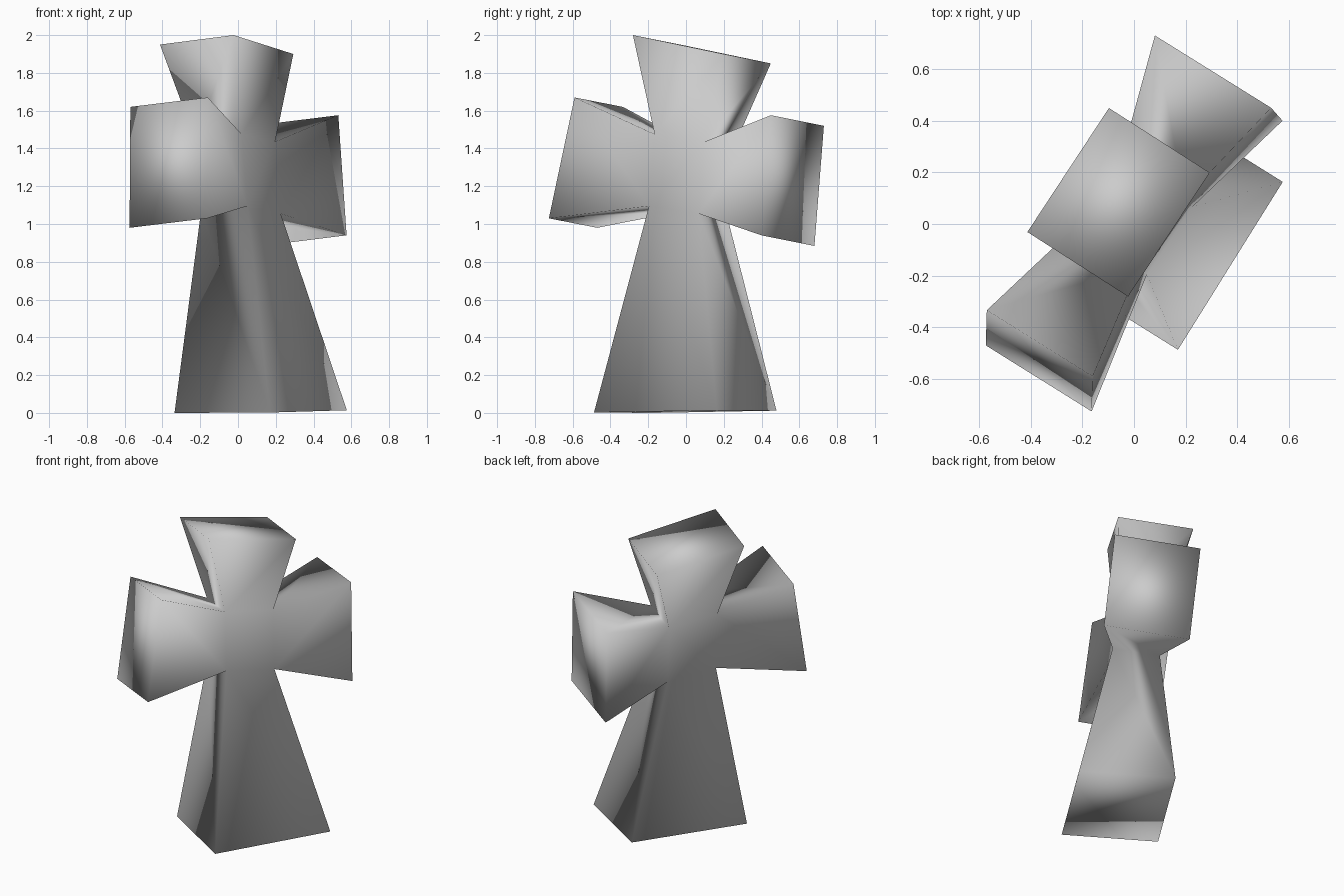
import bpy
import bmesh
from mathutils import Vector

cube = bpy.data.objects.get("Cube")
if cube:
    bpy.data.objects.remove(cube, do_unlink=True)

# Plain grey stone
stone = bpy.data.materials.new("grey_stone")
stone.use_nodes = True
colour = (0.6, 0.6, 0.6, 1)
stone.diffuse_color = colour
stone.node_tree.nodes["Principled BSDF"].inputs["Base Color"].default_value = colour

# Central block: half vectors for thickness, width and height of the leaning cross
centre = Vector((0, 0.028, 1.25))
thick = Vector((0.123, -0.078, 0.015))
wide = Vector((0.088, 0.131, -0.02))
tall = Vector((-0.015, 0.015, 0.19))

bm = bmesh.new()
core = {(i, j, k): bm.verts.new(centre + i * thick + j * wide + k * tall)
        for i in (-1, 1) for j in (-1, 1) for k in (-1, 1)}
LOOP = ((-1, -1), (1, -1), (1, 1), (-1, 1))


def flared_arm(keys, end, end_thick, end_side):
    """Grow a widening arm from one side of the block to a flat end."""
    inner = [core[k] for k in keys]
    outer = [bm.verts.new(Vector(end) + i * Vector(end_thick) + j * Vector(end_side))
             for i, j in LOOP]
    for n in range(4):
        m = (n + 1) % 4
        bm.faces.new((inner[n], inner[m], outer[m], outer[n]))
    bm.faces.new(outer)


# Two side arms
flared_arm([(i, -1, j) for i, j in LOOP],
           (-0.367, -0.53, 1.325), (0.205, -0.128, 0.025), (0.002, 0.068, 0.32))
flared_arm([(i, 1, j) for i, j in LOOP],
           (0.328, 0.565, 1.23), (0.225, -0.14, 0.028), (-0.022, 0.025, 0.318))
# Head and foot
flared_arm([(i, j, 1) for i, j in LOOP],
           (-0.06, 0.084, 1.925), (0.195, -0.125, 0.025), (0.158, 0.24, -0.05))
flared_arm([(i, j, -1) for i, j in LOOP],
           (0.12, -0.004, 0.007), (0.253, -0.158, 0.001), (0.203, 0.325, 0.006))
# Broad faces of the block
for i in (-1, 1):
    bm.faces.new([core[i, j, k] for j, k in LOOP])

bmesh.ops.recalc_face_normals(bm, faces=bm.faces)
for face in bm.faces:
    face.smooth = True

mesh = bpy.data.meshes.new("flared_cross")
bm.to_mesh(mesh)
bm.free()
mesh.materials.append(stone)
cross = bpy.data.objects.new("flared_cross", mesh)
bpy.context.collection.objects.link(cross)
